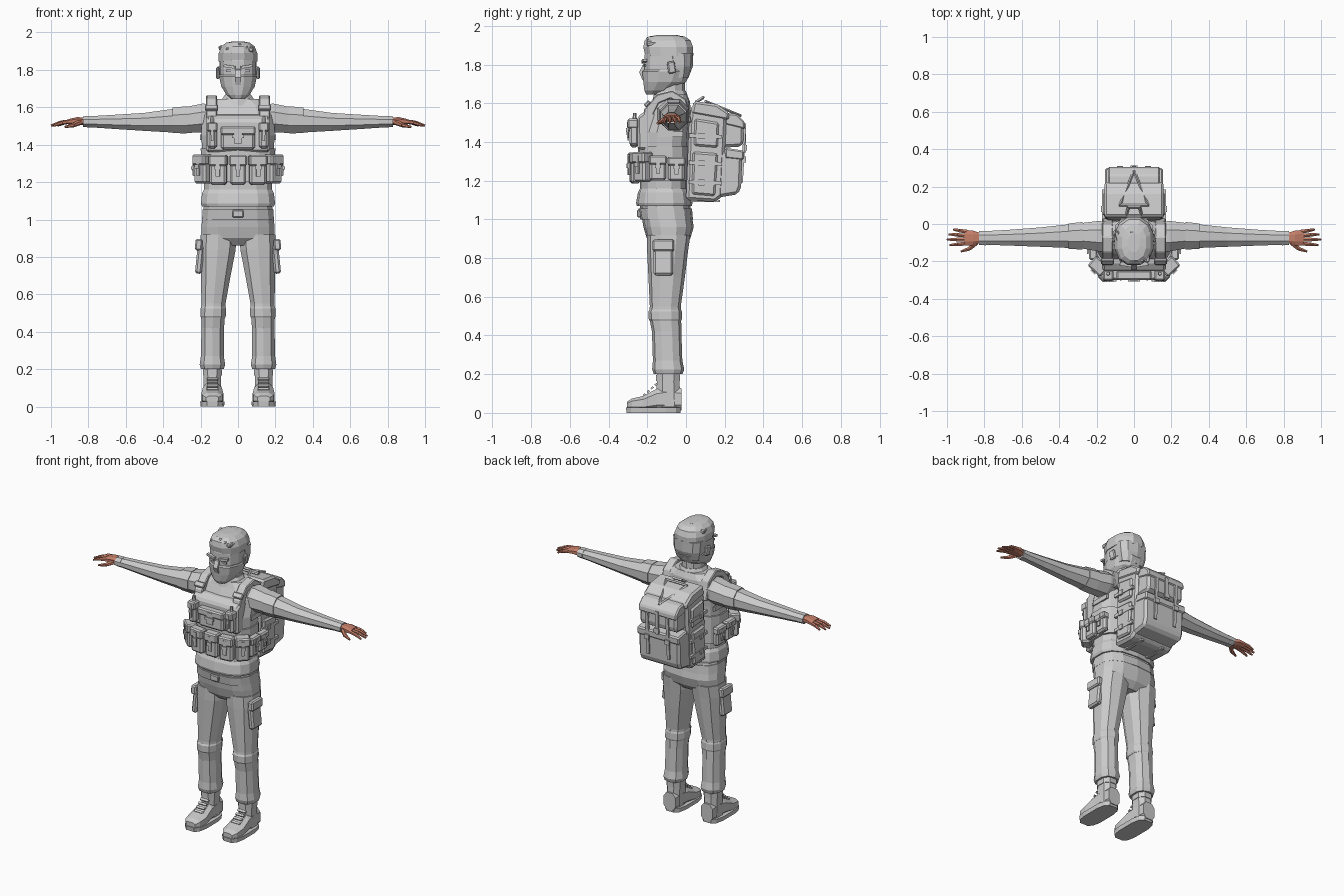
import bpy, bmesh, math
from mathutils import Matrix, Vector, Euler


def material(name, rgb):
    m = bpy.data.materials.new(name)
    m.diffuse_color = (*rgb, 1)
    return m


GREY = material("cloth grey", (0.6, 0.6, 0.6))
SKIN = material("skin", (0.55, 0.21, 0.14))


def finish(name, bm, mat, mirror=False, bevel=0):
    bmesh.ops.recalc_face_normals(bm, faces=bm.faces)
    me = bpy.data.meshes.new(name)
    bm.to_mesh(me)
    bm.free()
    me.materials.append(mat)
    ob = bpy.data.objects.new(name, me)
    bpy.context.collection.objects.link(ob)
    if bevel:
        b = ob.modifiers.new("bevel", 'BEVEL')
        b.width, b.segments = bevel, 1
    if mirror:
        ob.modifiers.new("mirror", 'MIRROR')
    return ob


def loft(name, rings, n=12, axis='z', p=1.0, mat=GREY, mirror=False):
    """Skin over rings (t, cu, cv, ru, rv); p < 1 makes the section boxier."""
    bm = bmesh.new()
    loops = []
    for t, cu, cv, ru, rv in rings:
        loop = []
        for i in range(n):
            a = 2 * math.pi * (i + 0.5) / n
            c, s = math.cos(a), math.sin(a)
            u = cu + ru * math.copysign(abs(c) ** p, c)
            v = cv + rv * math.copysign(abs(s) ** p, s)
            co = {'z': (u, v, t), 'x': (t, u, v), 'y': (u, t, v)}[axis]
            loop.append(bm.verts.new(co))
        loops.append(loop)
    for a, b in zip(loops, loops[1:]):
        for i in range(n):
            j = (i + 1) % n
            bm.faces.new((a[i], a[j], b[j], b[i]))
    bm.faces.new(loops[0])
    bm.faces.new(loops[-1])
    return finish(name, bm, mat, mirror)


def box(name, c, size, rot=(0, 0, 0), bevel=0.0, mirror=False, mat=GREY):
    bm = bmesh.new()
    m = Matrix.Translation(c) @ Euler(rot).to_matrix().to_4x4() @ Matrix.Diagonal((*size, 1))
    bmesh.ops.create_cube(bm, size=1, matrix=m)
    return finish(name, bm, mat, mirror, bevel)


def rod(name, a, b, r0, r1, n=6, mat=GREY, mirror=False):
    a, b = Vector(a), Vector(b)
    d = b - a
    bm = bmesh.new()
    m = Matrix.Translation((a + b) / 2) @ d.to_track_quat('Z', 'Y').to_matrix().to_4x4()
    bmesh.ops.create_cone(bm, cap_ends=True, segments=n, radius1=r0, radius2=r1,
                          depth=d.length, matrix=m)
    return finish(name, bm, mat, mirror)


def prism(name, outline, x0, x1, mirror=False, bevel=0.0):
    """Side outline of (y, z) points extruded along x."""
    bm = bmesh.new()
    a, b = [[bm.verts.new((x, y, z)) for y, z in outline] for x in (x0, x1)]
    bm.faces.new(a)
    bm.faces.new(b)
    for i in range(len(a)):
        j = (i + 1) % len(a)
        bm.faces.new((a[i], a[j], b[j], b[i]))
    return finish(name, bm, GREY, mirror, bevel)


def pouch(name, c, size, yaw=0.0, mirror=True):
    """Bevelled pouch with flap, strap and buckle; its front faces -y before yaw."""
    R = Euler((0, 0, yaw)).to_matrix()
    w, d, h = size

    def part(suffix, off, s, bev):
        box(f"{name}_{suffix}", Vector(c) + R @ Vector(off), s, (0, 0, yaw), bev, mirror)
    part("body", (0, 0, 0), size, 0.012)
    part("flap", (0, -0.006, h * 0.32), (w + 0.008, d + 0.006, h * 0.36), 0.008)
    part("strap", (0, -d / 2 - 0.008, h * 0.08), (w * 0.25, 0.008, h * 0.6), 0)
    part("buckle", (0, -d / 2 - 0.014, h * 0.08), (w * 0.36, 0.008, h * 0.14), 0)


# Torso, hem and collar
loft("jacket", [(1.07, 0, -.11, .192, .138), (1.10, 0, -.11, .195, .138), (1.16, 0, -.115, .185, .122),
                (1.30, 0, -.115, .19, .122), (1.45, 0, -.11, .2, .125), (1.56, 0, -.085, .2, .11),
                (1.61, 0, -.075, .175, .095), (1.645, 0, -.075, .115, .08)], 14, p=.75)
loft("jacket_hem", [(1.07, 0, -.112, .196, .142), (1.085, 0, -.112, .202, .146), (1.14, 0, -.112, .196, .136),
                    (1.16, 0, -.112, .186, .126)], 14, p=.75)
loft("collar", [(1.61, 0, -.08, .11, .095), (1.65, 0, -.08, .085, .085), (1.665, 0, -.08, .075, .078)], 10)
loft("neck", [(1.6, 0, -.08, .07, .075), (1.73, 0, -.08, .07, .075)], 10)

# Head with face mask
loft("head", [(1.66, 0, -.145, .05, .06), (1.72, 0, -.105, .088, .11), (1.78, 0, -.095, .1, .122),
              (1.85, 0, -.095, .1, .122), (1.91, 0, -.09, .09, .11)], 12, p=.85)
loft("face_mask", [(1.645, 0, -.165, .036, .042), (1.665, 0, -.145, .062, .072), (1.71, 0, -.11, .092, .114),
                   (1.765, 0, -.1, .104, .13), (1.772, 0, -.098, .101, .124)], 12, p=.85)
prism("nose", [(-.2, 1.81), (-.222, 1.80), (-.242, 1.76), (-.225, 1.72), (-.2, 1.72)], -.015, .015)
box("brow", (.045, -.216, 1.818), (.062, .02, .014), (0, -.15, .15), mirror=True)
box("eye", (.045, -.213, 1.795), (.036, .008, .012), (0, 0, .15), mirror=True)
box("ear", (.106, -.075, 1.785), (.018, .04, .062), (.15, 0, .2), .006, True)

# Hair: cap, nape and swept-back locks
loft("hair_cap", [(1.845, 0, -.088, .106, .126), (1.89, 0, -.092, .106, .132), (1.925, 0, -.095, .092, .122),
                  (1.945, 0, -.1, .066, .095), (1.952, 0, -.1, .03, .05)], 12, p=.85)
loft("hair_back", [(1.73, 0, -.03, .085, .042), (1.79, 0, -.035, .1, .07), (1.86, 0, -.04, .105, .078)], 10, p=.8)
for i in range(5):
    x = -.07 + i * .035
    box(f"hair_lock_{i}", (x, -.12, 1.934 - abs(x) * .3), (.026, .17, .026),
        (.06, x * 4, .25 - .06 * i), .006)

# Sleeves with upper-arm band and cuff
loft("sleeve", [(.12, -.07, 1.545, .085, .075), (.19, -.065, 1.543, .088, .083), (.27, -.063, 1.533, .075, .076),
                (.35, -.065, 1.528, .068, .068), (.5, -.07, 1.522, .056, .052), (.66, -.073, 1.522, .046, .041),
                (.82, -.075, 1.523, .038, .03)], 8, 'x', mirror=True)
loft("arm_band", [(.275, -.063, 1.533, .08, .079), (.35, -.065, 1.53, .073, .073)], 8, 'x', mirror=True)
loft("cuff", [(.79, -.075, 1.523, .042, .033), (.83, -.075, 1.523, .041, .031)], 8, 'x', mirror=True)

# Hands: palm, four fingers, thumb
loft("palm", [(.82, -.075, 1.524, .028, .022), (.86, -.075, 1.528, .042, .021), (.905, -.073, 1.523, .044, .015)],
     8, 'x', p=.8, mat=SKIN, mirror=True)
for i, (x, y) in enumerate([(.965, -.03), (.99, -.055), (1.0, -.083), (.985, -.113)]):
    base, mid = (.895, -.041 - .021 * i, 1.524), ((.895 + x) / 2, (y - .041 - .021 * i) / 2, 1.518)
    rod(f"finger_{i}_base", base, mid, .012, .011, mat=SKIN, mirror=True)
    rod(f"finger_{i}_tip", mid, (x, y, 1.502), .011, .006, mat=SKIN, mirror=True)
rod("thumb_base", (.845, -.1, 1.52), (.88, -.132, 1.505), .016, .012, mat=SKIN, mirror=True)
rod("thumb_tip", (.88, -.132, 1.505), (.925, -.147, 1.495), .012, .006, mat=SKIN, mirror=True)

# Trousers: hips, belt, legs
loft("hips", [(.86, 0, -.09, .12, .075), (.9, 0, -.09, .2, .112), (.96, 0, -.09, .2, .13),
              (1.08, 0, -.11, .185, .13)], 14, p=.75)
loft("belt", [(1.0, 0, -.1, .196, .136), (1.055, 0, -.107, .192, .138)], 14, p=.75)
box("belt_buckle", (0, -.243, 1.03), (.06, .02, .04), bevel=.005)
loft("trouser_leg", [(.2, .137, -.092, .064, .074), (.225, .137, -.092, .071, .083), (.27, .137, -.095, .064, .076),
                     (.42, .135, -.1, .063, .076), (.5, .133, -.108, .067, .083), (.55, .131, -.107, .067, .08),
                     (.7, .119, -.1, .083, .094), (.84, .108, -.095, .1, .106), (.92, .105, -.09, .098, .113)],
     10, p=.85, mirror=True)
loft("knee_band", [(.475, .133, -.106, .067, .081), (.485, .133, -.107, .071, .086), (.525, .132, -.108, .071, .086),
                   (.535, .132, -.107, .067, .081)], 10, p=.85, mirror=True)
box("cargo_pocket", (.205, -.117, .785), (.036, .1, .15), (0, -.1, 0), .01, True)
box("cargo_flap", (.21, -.117, .865), (.038, .112, .06), (0, -.06, 0), .008, True)

# Boots
loft("boot_shaft", [(.03, .137, -.09, .05, .065), (.12, .137, -.092, .05, .065), (.18, .137, -.092, .05, .06),
                    (.22, .137, -.092, .053, .065)], 8, p=.8, mirror=True)
loft("boot_shaft_rim", [(.165, .137, -.092, .054, .066), (.195, .137, -.092, .054, .066)], 8, p=.8, mirror=True)
loft("boot_foot", [(-.305, .137, .04, .035, .018), (-.28, .137, .045, .056, .03), (-.22, .137, .05, .062, .04),
                   (-.15, .137, .07, .054, .058), (-.09, .137, .075, .05, .065), (-.022, .137, .07, .045, .06)],
     8, 'y', p=.7, mirror=True)
loft("boot_sole", [(0, .137, -.168, .064, .142), (.028, .137, -.168, .067, .145)], 12, p=.6, mirror=True)
for i in range(4):
    box(f"boot_lace_{i}", (.137, -.215 + .02 * i, .093 + .018 * i), (.06, .014, .01), (.7, 0, 0), mirror=True)

# Vest: body wrap, chest plate, shoulder straps
loft("vest_wrap", [(1.2, 0, -.115, .2, .132), (1.38, 0, -.115, .203, .134)], 14, p=.72)
prism("vest_chest", [(-.25, 1.36), (-.252, 1.53), (-.2, 1.565), (-.15, 1.55), (-.15, 1.36)], -.17, .17, bevel=.012)
prism("shoulder_strap", [(-.23, 1.5), (-.215, 1.57), (-.15, 1.645), (-.07, 1.665), (0, 1.62), (.03, 1.5),
                         (.0, 1.5), (-.02, 1.59), (-.08, 1.625), (-.14, 1.6), (-.19, 1.5)],
      .112, .17, mirror=True, bevel=.005)
box("strap_buckle", (.141, -.2, 1.597), (.07, .02, .035), (-.75, 0, 0), .005, True)
box("side_strap", (.196, -.08, 1.44), (.012, .13, .03), mirror=True)

# Chest and belt pouches
pouch("chest_pouch", (0, -.268, 1.435), (.18, .045, .125), mirror=False)
pouch("radio_pouch", (.138, -.268, 1.45), (.05, .05, .14))
rod("radio_knob", (.138, -.265, 1.5), (.138, -.265, 1.55), .012, .009, mirror=True)
pouch("middle_belt_pouch", (0, -.265, 1.265), (.088, .05, .16), mirror=False)
pouch("front_belt_pouch", (.105, -.263, 1.265), (.09, .05, .16), .12)
pouch("corner_belt_pouch", (.187, -.222, 1.27), (.085, .065, .155), .75)
pouch("side_belt_pouch", (.212, -.145, 1.265), (.085, .04, .13), math.pi / 2)
pouch("rear_belt_pouch", (.207, -.05, 1.26), (.085, .04, .125), math.pi / 2)

# Backpack: main sack, lid, rear and side pockets
prism("pack_sack", [(.0, 1.1), (.15, 1.09), (.19, 1.12), (.21, 1.53), (.16, 1.585), (.03, 1.595), (.015, 1.5)],
      -.152, .152, bevel=.015)
prism("pack_lid", [(.025, 1.545), (.22, 1.51), (.225, 1.55), (.16, 1.595), (.04, 1.612)], -.158, .158, bevel=.012)
prism("pack_lower_pocket", [(.15, 1.11), (.27, 1.13), (.285, 1.17), (.292, 1.35), (.17, 1.36)],
      -.15, .15, bevel=.015)
prism("pack_upper_pocket", [(.17, 1.37), (.285, 1.375), (.3, 1.4), (.297, 1.49), (.26, 1.535), (.17, 1.54)],
      -.135, .135, bevel=.015)
prism("pack_lower_flap", [(.2, 1.315), (.298, 1.305), (.3, 1.355), (.2, 1.37)], -.154, .154, bevel=.008)
prism("pack_upper_flap", [(.2, 1.49), (.305, 1.465), (.303, 1.505), (.262, 1.545), (.2, 1.55)],
      -.14, .14, bevel=.008)
prism("pack_side_pocket", [(.03, 1.13), (.15, 1.12), (.165, 1.34), (.035, 1.35)], .14, .168, mirror=True, bevel=.01)
prism("pack_side_upper_pocket", [(.04, 1.38), (.165, 1.37), (.17, 1.5), (.045, 1.52)], .14, .165, mirror=True,
      bevel=.01)
for i, z in enumerate((1.19, 1.29, 1.43)):
    box(f"pack_side_strap_{i}", (.162, .1, z), (.016, .17, .02), (-.04, 0, 0), mirror=True)
    box(f"pack_side_buckle_{i}", (.17, .08, z), (.012, .03, .03), mirror=True)

# Backpack straps, buckles and carry handle
box("pack_rear_strap", (.075, .296, 1.33), (.02, .012, .28), (-.06, 0, 0), mirror=True)
box("pack_rear_buckle", (.075, .305, 1.31), (.034, .012, .03), mirror=True)
box("pack_centre_strap", (0, .304, 1.42), (.022, .012, .15))
box("pack_centre_buckle", (0, .308, 1.37), (.036, .012, .03))
rod("pack_v_strap", (.075, .1, 1.61), (.0, .285, 1.535), .007, .007, 4, mirror=True)
rod("pack_cross_strap", (-.08, .1, 1.61), (.08, .1, 1.61), .007, .007, 4)
rod("pack_handle_side", (.04, .05, 1.605), (.03, .09, 1.63), .008, .008, 4, mirror=True)
rod("pack_handle_grip", (-.035, .09, 1.63), (.035, .09, 1.63), .008, .008, 4)
box("pack_bottom_strap", (.08, .09, 1.095), (.022, .17, .012), mirror=True)
